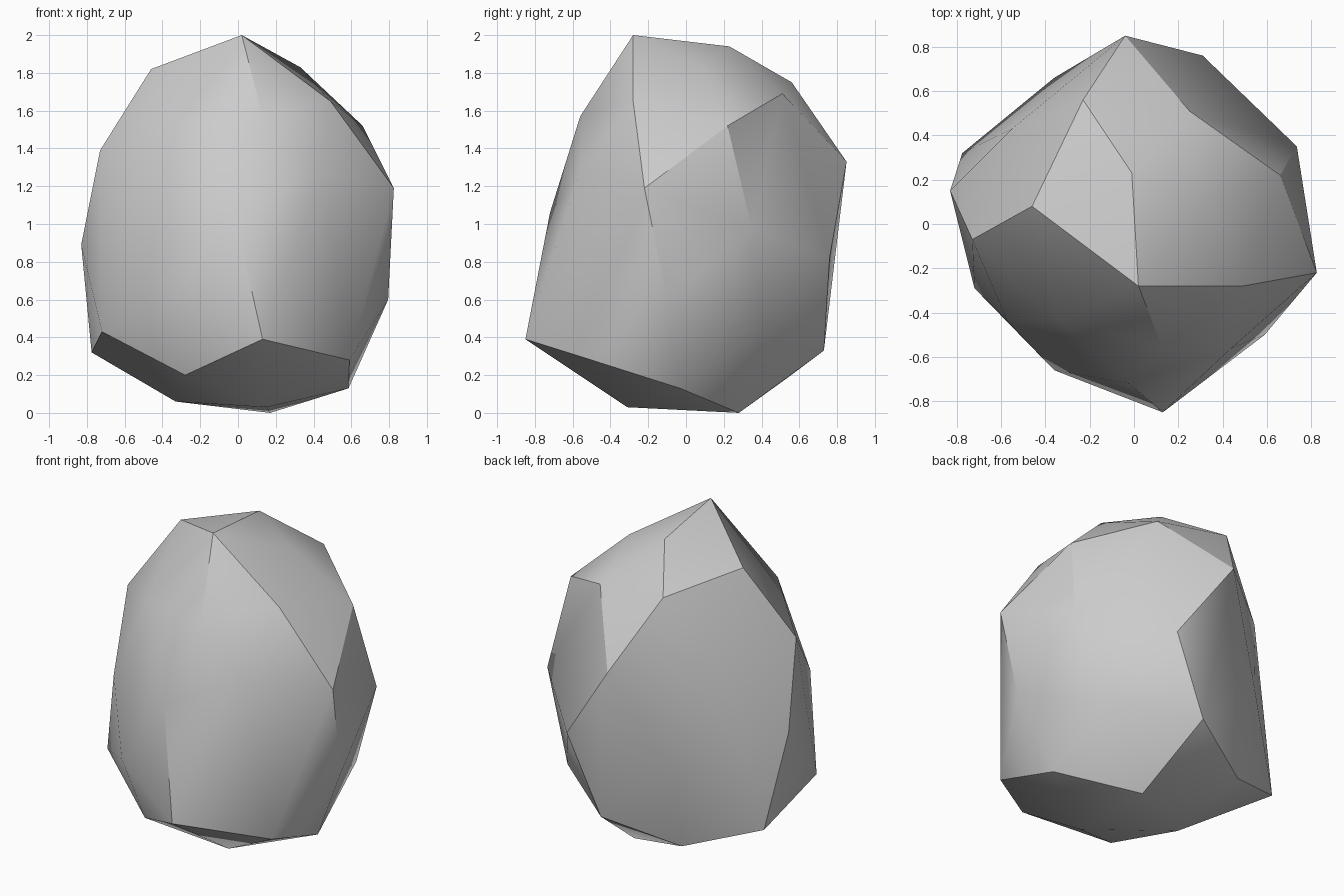
import bpy
import bmesh
import math

# Remove the default object if the scene has it
default_object = bpy.data.objects.get("Cube")
if default_object:
    bpy.data.objects.remove(default_object, do_unlink=True)


def make_material(name, colour):
    """Plain matte material with one flat colour."""
    material = bpy.data.materials.new(name)
    material.use_nodes = True
    material.diffuse_color = colour
    shader = material.node_tree.nodes["Principled BSDF"]
    shader.inputs["Base Color"].default_value = colour
    shader.inputs["Roughness"].default_value = 0.9
    return material


def make_boulder(name, corner_rings, material):
    """Wrap a faceted skin around rings of chipped corners."""
    mesh = bpy.data.meshes.new(name)
    bm = bmesh.new()
    for ring in corner_rings:
        for corner in ring:
            bm.verts.new(corner)
    bmesh.ops.convex_hull(bm, input=list(bm.verts))

    # Drop any corner that ended up inside the skin
    loose = [vert for vert in bm.verts if not vert.link_faces]
    bmesh.ops.delete(bm, geom=loose, context="VERTS")
    bmesh.ops.recalc_face_normals(bm, faces=list(bm.faces))
    bm.to_mesh(mesh)
    bm.free()

    mesh.materials.append(material)
    boulder = bpy.data.objects.new(name, mesh)
    bpy.context.collection.objects.link(boulder)
    return boulder


# Corners of the stone, grouped from the ground up
base_corners = [
    (.17, .28, 0), (.15, -.31, .03), (-.33, 0, .06),
    (.585, -.03, .13), (-.34, .53, .18), (-.28, -.54, .2),
]
lower_corners = [
    (.59, -.5, .28), (-.775, .32, .32), (.09, .73, .33),
    (.13, -.85, .39), (.55, .41, .42), (-.72, -.29, .43),
]
waist_corners = [
    (.795, -.1, .6), (-.36, -.66, .6), (-.36, .66, .72),
    (.31, .76, .82), (-.83, .15, .89), (.735, .35, .97),
    (-.57, -.44, 1), (-.02, -.72, 1.06),
]
shoulder_corners = [
    (.825, -.22, 1.19), (.44, -.56, 1.28), (-.04, .85, 1.33),
    (-.55, .43, 1.33), (-.73, -.07, 1.39), (.66, .22, 1.52),
    (-.34, -.44, 1.53), (.13, -.56, 1.57),
]
crown_corners = [
    (.49, -.28, 1.65), (.25, .51, 1.69), (-.23, .56, 1.75),
    (-.46, .08, 1.82), (.33, .1, 1.83), (-.01, .23, 1.94),
    (.02, -.28, 2),
]

stone_grey = make_material("stone grey", (0.6, 0.6, 0.6, 1))
boulder = make_boulder(
    "boulder",
    [base_corners, lower_corners, waist_corners, shoulder_corners, crown_corners],
    stone_grey,
)

# Soften shallow facets and keep the strong ridges crisp
bpy.ops.object.select_all(action="DESELECT")
boulder.select_set(True)
bpy.context.view_layer.objects.active = boulder
bpy.ops.object.shade_smooth_by_angle(angle=math.radians(30))
